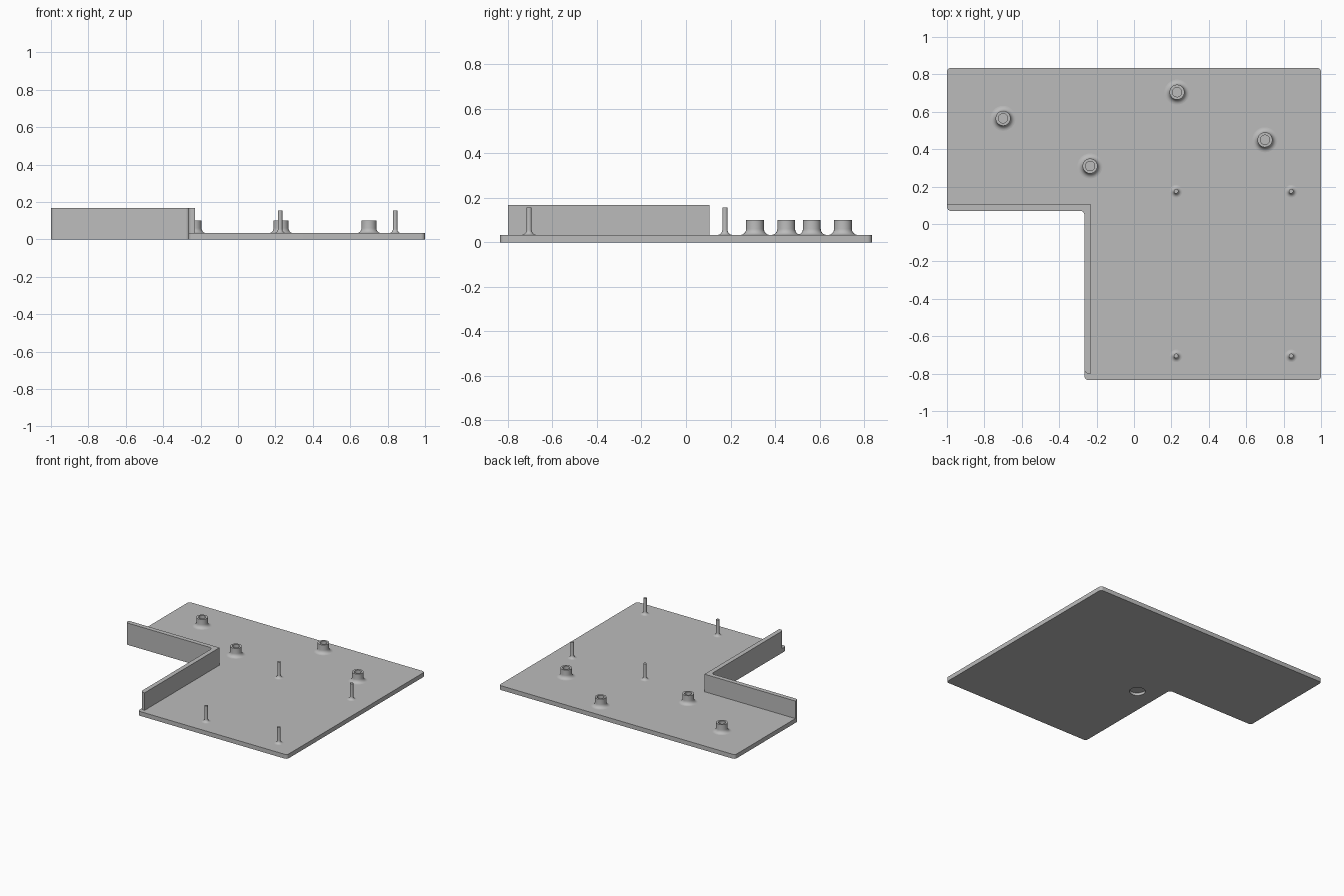
import bpy, bmesh, math
from mathutils import Vector, Matrix

cube = bpy.data.objects.get("Cube")
if cube:
    bpy.data.objects.remove(cube, do_unlink=True)

# Single matte grey
grey = bpy.data.materials.new("matte grey")
grey.use_nodes = True
colour = (0.5, 0.5, 0.5, 1)
grey.diffuse_color = colour
grey.node_tree.nodes["Principled BSDF"].inputs["Base Color"].default_value = colour

PLATE_TOP, WALL_TOP = 0.033, 0.167
CORNER = 0.022


def finish(bm, name):
    """Turn a bmesh into a shaded object."""
    bmesh.ops.remove_doubles(bm, verts=bm.verts, dist=1e-5)
    bmesh.ops.recalc_face_normals(bm, faces=bm.faces)
    mesh = bpy.data.meshes.new(name)
    bm.to_mesh(mesh)
    bm.free()
    mesh.materials.append(grey)
    obj = bpy.data.objects.new(name, mesh)
    bpy.context.collection.objects.link(obj)
    return obj


def smooth(obj):
    bpy.ops.object.select_all(action='DESELECT')
    obj.select_set(True)
    bpy.context.view_layer.objects.active = obj
    bpy.ops.object.shade_smooth_by_angle(angle=math.radians(30))


def rounded(corners, steps=6):
    """Round right-angled corners given as (x, y, radius)."""
    pts = []
    for i, (x, y, r) in enumerate(corners):
        p = Vector((x, y))
        if r == 0:
            pts.append(p)
            continue
        u = (Vector(corners[i - 1][:2]) - p).normalized()
        v = (Vector(corners[(i + 1) % len(corners)][:2]) - p).normalized()
        c = p + r * (u + v)
        for k in range(steps + 1):
            t = math.pi / 2 * k / steps
            pts.append(c - r * (v * math.cos(t) + u * math.sin(t)))
    return pts


def slab(name, corners, z0, z1):
    """Extrude a rounded outline upwards."""
    bm = bmesh.new()
    face = bm.faces.new([bm.verts.new((p.x, p.y, z0)) for p in rounded(corners)])
    top = bmesh.ops.extrude_face_region(bm, geom=[face], use_keep_orig=True)
    verts = [g for g in top["geom"] if isinstance(g, bmesh.types.BMVert)]
    bmesh.ops.translate(bm, verts=verts, vec=(0, 0, z1 - z0))
    return finish(bm, name)


def lathe(name, profile, x, y, sides=40):
    """Spin a profile of (radius, z) about a vertical axis."""
    bm = bmesh.new()
    verts = [bm.verts.new((r, 0, z)) for r, z in profile]
    edges = [bm.edges.new(pair) for pair in zip(verts, verts[1:])]
    bmesh.ops.spin(bm, geom=verts + edges, cent=(0, 0, 0), axis=(0, 0, 1),
                   angle=math.tau, steps=sides, use_duplicate=False)
    bmesh.ops.transform(bm, matrix=Matrix.Translation((x, y, 0)), verts=bm.verts)
    obj = finish(bm, name)
    smooth(obj)
    return obj


def flare(radius, size, steps=7):
    """Concave fillet from the plate up to a post."""
    return [(radius + size * (1 - math.sin(t)), PLATE_TOP + size * (1 - math.cos(t)))
            for t in (math.pi / 2 * k / steps for k in range(steps + 1))]


# L-shaped base plate
plate = slab("base_plate", [
    (-1, 0.835, CORNER), (-1, 0.07, CORNER), (-0.265, 0.07, CORNER),
    (-0.265, -0.835, CORNER), (1, -0.835, CORNER), (1, 0.835, CORNER)], 0, PLATE_TOP)

# Round recess in the underside
bm = bmesh.new()
bmesh.ops.create_cone(bm, cap_ends=True, segments=40, radius1=0.055, radius2=0.055,
                      depth=0.04, matrix=Matrix.Translation((-0.10, -0.083, 0)))
cutter = finish(bm, "recess_cutter")
cutter.hide_render = True
cut = plate.modifiers.new("recess", 'BOOLEAN')
cut.operation, cut.solver, cut.object = 'DIFFERENCE', 'EXACT', cutter
bpy.context.view_layer.objects.active = plate
bpy.ops.object.modifier_apply(modifier=cut.name)
bpy.data.objects.remove(cutter, do_unlink=True)
smooth(plate)

# Upright wall around the notch
smooth(slab("notch_wall", [
    (-1, 0.105, 0), (-1, 0.07, CORNER), (-0.265, 0.07, CORNER),
    (-0.265, -0.80, CORNER), (-0.23, -0.80, 0), (-0.23, 0.105, 0)], PLATE_TOP, WALL_TOP))

# Hollow screw bosses
boss = flare(0.04, 0.027) + [(0.04, 0.10), (0.025, 0.10), (0.025, 0.04), (0, 0.04)]
for i, (x, y) in enumerate([(-0.70, 0.565), (0.23, 0.705), (0.70, 0.45), (-0.235, 0.31)]):
    lathe(f"screw_boss_{i + 1}", boss, x, y)

# Thin locating pins
pin = flare(0.012, 0.022) + [(0.012, 0.155), (0, 0.155)]
for x in (0.225, 0.84):
    for y in (-0.705, 0.175):
        lathe("locating_pin", pin, x, y, 24)
